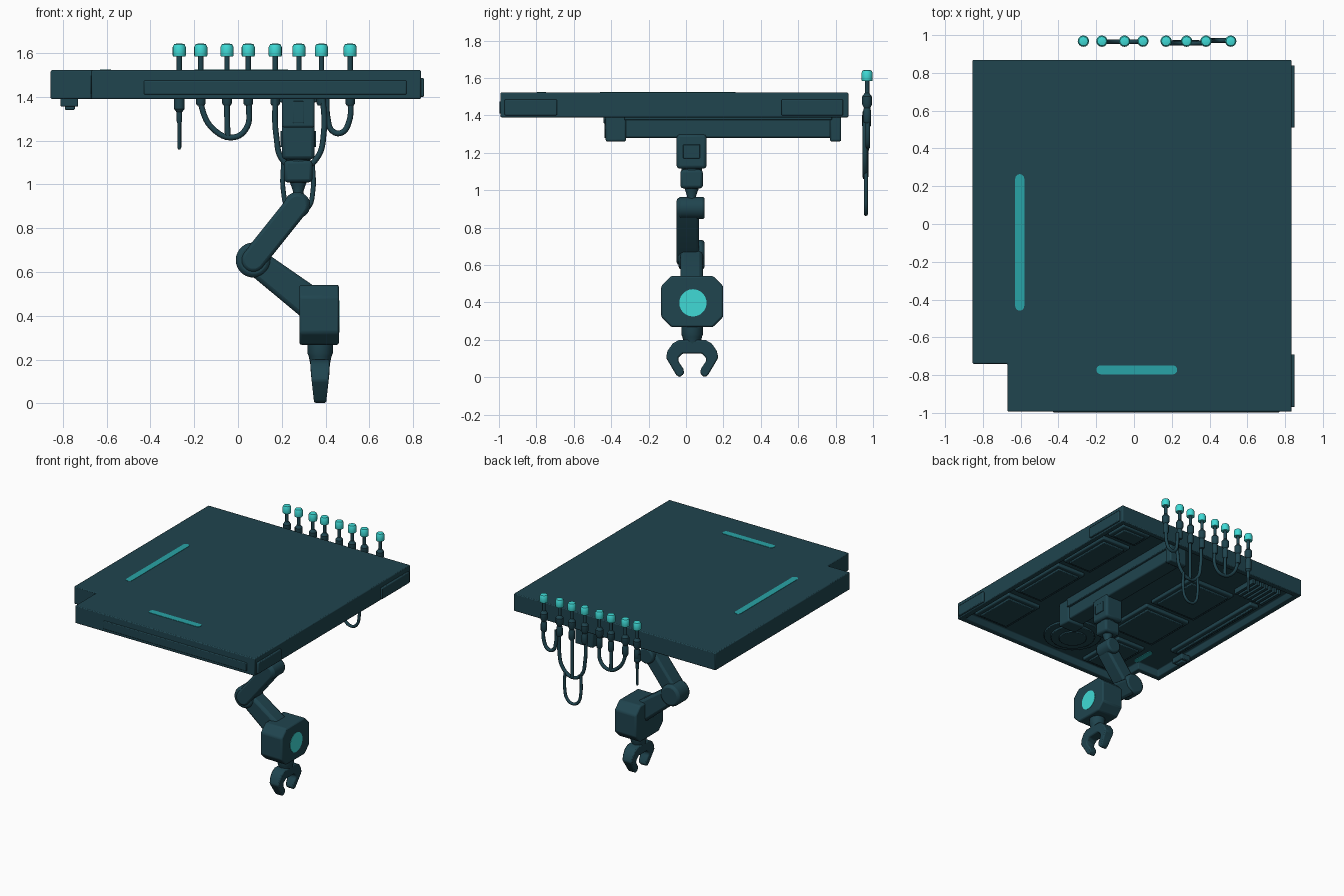
import bpy, bmesh, math

if "Cube" in bpy.data.objects:
    bpy.data.objects.remove(bpy.data.objects["Cube"])


def material(name, rgb):
    m = bpy.data.materials.new(name)
    m.diffuse_color = (*rgb, 1)
    m.use_nodes = True
    m.node_tree.nodes["Principled BSDF"].inputs["Base Color"].default_value = m.diffuse_color
    return m


BODY = material("dark slate teal", (0.014, 0.058, 0.077))
CAP = material("bright turquoise", (0.05, 0.70, 0.67))
STRIP = material("muted turquoise", (0.022, 0.37, 0.385))


def finish(name, bm, mat, bevel=0.0, segs=2):
    bmesh.ops.recalc_face_normals(bm, faces=bm.faces[:])
    me = bpy.data.meshes.new(name)
    bm.to_mesh(me)
    bm.free()
    ob = bpy.data.objects.new(name, me)
    bpy.context.collection.objects.link(ob)
    me.materials.append(mat)
    bpy.ops.object.select_all(action='DESELECT')
    ob.select_set(True)
    bpy.context.view_layer.objects.active = ob
    if bevel:
        mod = ob.modifiers.new("bevel", 'BEVEL')
        mod.width, mod.segments, mod.limit_method = bevel, segs, 'ANGLE'
    bpy.ops.object.shade_smooth_by_angle(angle=math.radians(35))
    return ob


def prism(name, pts, axis, a, b, mat=BODY, bevel=0.0):
    """Extrude a 2D outline along an axis from a to b."""
    put = {'x': lambda u, v, w: (w, u, v), 'y': lambda u, v, w: (u, w, v),
           'z': lambda u, v, w: (u, v, w)}[axis]
    bm = bmesh.new()
    f = bm.faces.new([bm.verts.new(put(u, v, a)) for u, v in pts])
    new = bmesh.ops.extrude_face_region(bm, geom=[f])['geom']
    bmesh.ops.translate(bm, vec=put(0, 0, b - a),
                        verts=[g for g in new if isinstance(g, bmesh.types.BMVert)])
    return finish(name, bm, mat, bevel)


def box(name, x0, x1, y0, y1, z0, z1, bevel=0.006, mat=BODY):
    return prism(name, [(x0, y0), (x1, y0), (x1, y1), (x0, y1)], 'z', z0, z1, mat, bevel)


def disc(cx, cy, r, n=28):
    return [(cx + r * math.cos(2 * math.pi * i / n), cy + r * math.sin(2 * math.pi * i / n))
            for i in range(n)]


def capsule(p, q, rp, rq, n=10):
    """Rounded outline running from p to q with the two end radii."""
    d = math.atan2(q[1] - p[1], q[0] - p[0])
    out = []
    for c, r, s in ((q, rq, d - math.pi / 2), (p, rp, d + math.pi / 2)):
        out += [(c[0] + r * math.cos(s + math.pi * i / n), c[1] + r * math.sin(s + math.pi * i / n))
                for i in range(n + 1)]
    return out


def lathe(name, x, y, profile, mat=BODY, n=16):
    """Turned part from (radius, height) points."""
    bm = bmesh.new()
    rings = [[bm.verts.new((u, v, z)) for u, v in disc(x, y, r, n)] for r, z in profile]
    for lo, hi in zip(rings, rings[1:]):
        for i in range(n):
            bm.faces.new((lo[i], lo[(i + 1) % n], hi[(i + 1) % n], hi[i]))
    bm.faces.new(rings[0])
    bm.faces.new(rings[-1])
    return finish(name, bm, mat)


def hose(name, pts, r=0.013, y=0.965):
    cu = bpy.data.curves.new(name, 'CURVE')
    cu.dimensions, cu.bevel_depth, cu.bevel_resolution = '3D', r, 2
    cu.resolution_u, cu.use_fill_caps = 6, True
    sp = cu.splines.new('BEZIER')
    sp.bezier_points.add(len(pts) - 1)
    for b, (x, z) in zip(sp.bezier_points, pts):
        b.co = (x, y, z)
        b.handle_left_type = b.handle_right_type = 'AUTO'
    cu.materials.append(BODY)
    ob = bpy.data.objects.new(name, cu)
    bpy.context.collection.objects.link(ob)
    bpy.ops.object.select_all(action='DESELECT')
    ob.select_set(True)
    bpy.context.view_layer.objects.active = ob
    bpy.ops.object.convert(target='MESH')
    bpy.ops.object.shade_smooth_by_angle(angle=math.radians(50))


# Ceiling slab: notched outline with a recessed underside
outline = [(-0.67, -0.993), (0.835, -0.993), (0.835, 0.868), (-0.855, 0.868), (-0.855, -0.74), (-0.67, -0.74)]
slab = prism("ceiling_slab", outline, 'z', 1.39, 1.522)
bm = bmesh.new()
bm.from_mesh(slab.data)
under = min(bm.faces, key=lambda f: f.calc_center_median().z)
bmesh.ops.inset_region(bm, faces=[under], thickness=0.06, depth=0)
bmesh.ops.inset_region(bm, faces=[under], thickness=0.012, depth=-0.05)
bm.to_mesh(slab.data)
bm.free()
mod = slab.modifiers.new("bevel", 'BEVEL')
mod.width, mod.segments, mod.limit_method = 0.006, 2, 'ANGLE'

# Edge plates and foot of the slab
box("front_edge_plate", -0.43, 0.77, -0.998, -0.985, 1.41, 1.475)
for i, (a, b) in enumerate(((-0.97, -0.69), (0.51, 0.84))):
    box(f"side_edge_plate_{i}", 0.83, 0.85, a, b, 1.40, 1.485)
box("small_foot_plate", -0.81, -0.73, -0.44, -0.33, 1.355, 1.40)
box("small_foot_pad", -0.79, -0.745, -0.42, -0.35, 1.34, 1.36)

# Underside panels framing the rail channel
panels = [(0.50, 0.75, 0.10, 0.55), (0.50, 0.75, -0.45, 0.04), (0.45, 0.75, -0.90, -0.52),
          (0.50, 0.75, 0.60, 0.78), (-0.52, -0.12, 0.05, 0.50), (-0.52, -0.12, -0.42, 0.0),
          (-0.76, -0.68, -0.40, 0.50), (-0.52, -0.27, -0.90, -0.50)]
for i, (x0, x1, y0, y1) in enumerate(panels):
    box(f"underside_panel_{i}", x0, x1, y0, y1, 1.415, 1.45, 0.008)
    box(f"underside_panel_cover_{i}", x0 + 0.03, x1 - 0.03, y0 + 0.03, y1 - 0.03, 1.402, 1.42)
for i in range(7):
    x = -0.74 + i * 0.04
    box(f"underside_vent_slat_{i}", x, x + 0.022, 0.56, 0.77, 1.40, 1.45, 0)
for i, (ro, z) in enumerate(((0.21, 1.425), (0.16, 1.41), (0.10, 1.40))):
    prism(f"underside_round_hatch_{i}", disc(0.0, -0.69, ro), 'z', z, 1.45, bevel=0.005)
prism("underside_light", capsule((-0.6, -0.68), (-0.6, -0.54), 0.02, 0.02), 'z', 1.435, 1.443, STRIP)

# Light strips on top
prism("top_light_long", capsule((-0.605, -0.435), (-0.605, 0.24), 0.024, 0.024), 'z', 1.519, 1.5245, STRIP)
prism("top_light_short", capsule((-0.175, -0.772), (0.205, -0.772), 0.024, 0.024), 'z', 1.519, 1.5245, STRIP)

# Rail with end blocks
box("rail_beam", 0.21, 0.34, -0.34, 0.79, 1.28, 1.385, 0.01)
box("rail_top_mount", 0.19, 0.36, -0.33, 0.78, 1.375, 1.45)
box("rail_front_block", 0.20, 0.35, -0.43, -0.32, 1.26, 1.45, 0.01)
box("rail_front_block_cover", 0.25, 0.30, -0.436, -0.42, 1.28, 1.38, 0.003)
box("rail_back_block", 0.20, 0.35, 0.77, 0.83, 1.26, 1.45, 0.01)

# Carriage and neck
box("carriage", 0.20, 0.35, -0.05, 0.11, 1.115, 1.30, 0.016)
for s, x in (("left", 0.20), ("right", 0.35)):
    box(f"carriage_{s}_cover", x - 0.006, x + 0.006, -0.015, 0.075, 1.17, 1.245, 0.004)
box("carriage_base", 0.21, 0.34, -0.03, 0.09, 1.01, 1.11, 0.015)
lathe("carriage_joint", 0.275, 0.03, [(0.055, 1.09), (0.055, 1.14)])
lathe("neck", 0.275, 0.03, [(0.028, 0.93), (0.024, 0.97), (0.04, 1.015)])

# Jointed arm
S, E, W = (0.27, 0.905), (0.07, 0.655), (0.34, 0.45)
prism("shoulder_joint", disc(*S, 0.06), 'y', -0.04, 0.10, bevel=0.012)
prism("upper_arm", capsule(S, E, 0.055, 0.055), 'y', -0.05, 0.07, bevel=0.015)
prism("elbow_joint", disc(*E, 0.08), 'y', -0.04, 0.10, bevel=0.018)
prism("lower_arm", capsule(E, W, 0.06, 0.075), 'y', -0.03, 0.09, bevel=0.02)

# Hand housing: octagonal block with a plain round lamp
cy, cz, hy, hz, c = 0.033, 0.405, 0.166, 0.137, 0.055
octagon = [(cy + sy * a, cz + sz * b) for sy, sz, a, b in (
    (1, -1, hy - c, hz), (1, -1, hy, hz - c), (1, 1, hy, hz - c), (1, 1, hy - c, hz),
    (-1, 1, hy - c, hz), (-1, 1, hy, hz - c), (-1, -1, hy, hz - c), (-1, -1, hy - c, hz))]
prism("hand_housing", octagon, 'x', 0.28, 0.461, bevel=0.01)
prism("hand_lamp", disc(0.037, 0.398, 0.073), 'x', 0.457, 0.463, CAP)

# Wrist and claw, tapered in thickness toward the tips
lathe("wrist", 0.375, cy, [(0.045, 0.18), (0.052, 0.215), (0.058, 0.23), (0.058, 0.28)])
half = [(0.07, 0.2), (0.105, 0.18), (0.132, 0.14), (0.14, 0.105), (0.084, 0.01), (0.065, 0.0),
        (0.043, 0.02), (0.047, 0.045), (0.074, 0.085), (0.074, 0.105), (0.05, 0.128)]
claw = prism("gripper_claw", [(cy + u, v) for u, v in half] + [(cy - u, v) for u, v in reversed(half)],
             'x', 0.33, 0.42, bevel=0.008)
for v in claw.data.vertices:
    v.co.x = 0.375 + (v.co.x - 0.375) * (0.6 + 0.4 * min(1, v.co.z / 0.16))

# Row of capped plugs behind the slab
for i, x in enumerate((-0.268, -0.17, -0.05, 0.047, 0.17, 0.278, 0.381, 0.512)):
    lathe(f"plug_stem_{i}", x, 0.968, [(0.016, 1.36), (0.022, 1.37), (0.022, 1.42), (0.017, 1.44),
                                       (0.027, 1.46), (0.027, 1.50), (0.012, 1.52), (0.012, 1.595)], n=12)
    lathe(f"plug_cap_{i}", x, 0.968, [(0.028, 1.585), (0.03, 1.59), (0.03, 1.627),
                                      (0.024, 1.64), (0.012, 1.643)], CAP)

# Hanging hoses
lathe("straight_probe", -0.268, 0.965, [(0.005, 1.16), (0.009, 1.17), (0.009, 1.28), (0.013, 1.29),
                                        (0.013, 1.33), (0.024, 1.345), (0.024, 1.40), (0.014, 1.41)], n=12)
hose("left_loop", [(-0.17, 1.42), (-0.165, 1.35), (-0.11, 1.25), (-0.02, 1.215), (0.04, 1.26), (0.05, 1.35), (0.047, 1.42)])
hose("left_middle_hose", [(-0.05, 1.42), (-0.05, 1.32), (-0.047, 1.22)])
hose("right_loop", [(0.17, 1.42), (0.175, 1.22), (0.205, 1.11), (0.28, 1.07), (0.36, 1.12), (0.392, 1.24), (0.385, 1.42)], y=0.957)
hose("right_middle_hose", [(0.278, 1.42), (0.278, 1.25), (0.278, 1.07)], y=0.962)
hose("deep_loop", [(0.208, 1.11), (0.207, 0.97), (0.23, 0.895), (0.275, 0.873), (0.32, 0.895), (0.342, 0.97), (0.34, 1.10)], r=0.011, y=0.962)
hose("end_loop", [(0.405, 1.40), (0.41, 1.30), (0.43, 1.245), (0.47, 1.235), (0.505, 1.28), (0.512, 1.42)], y=0.972)
